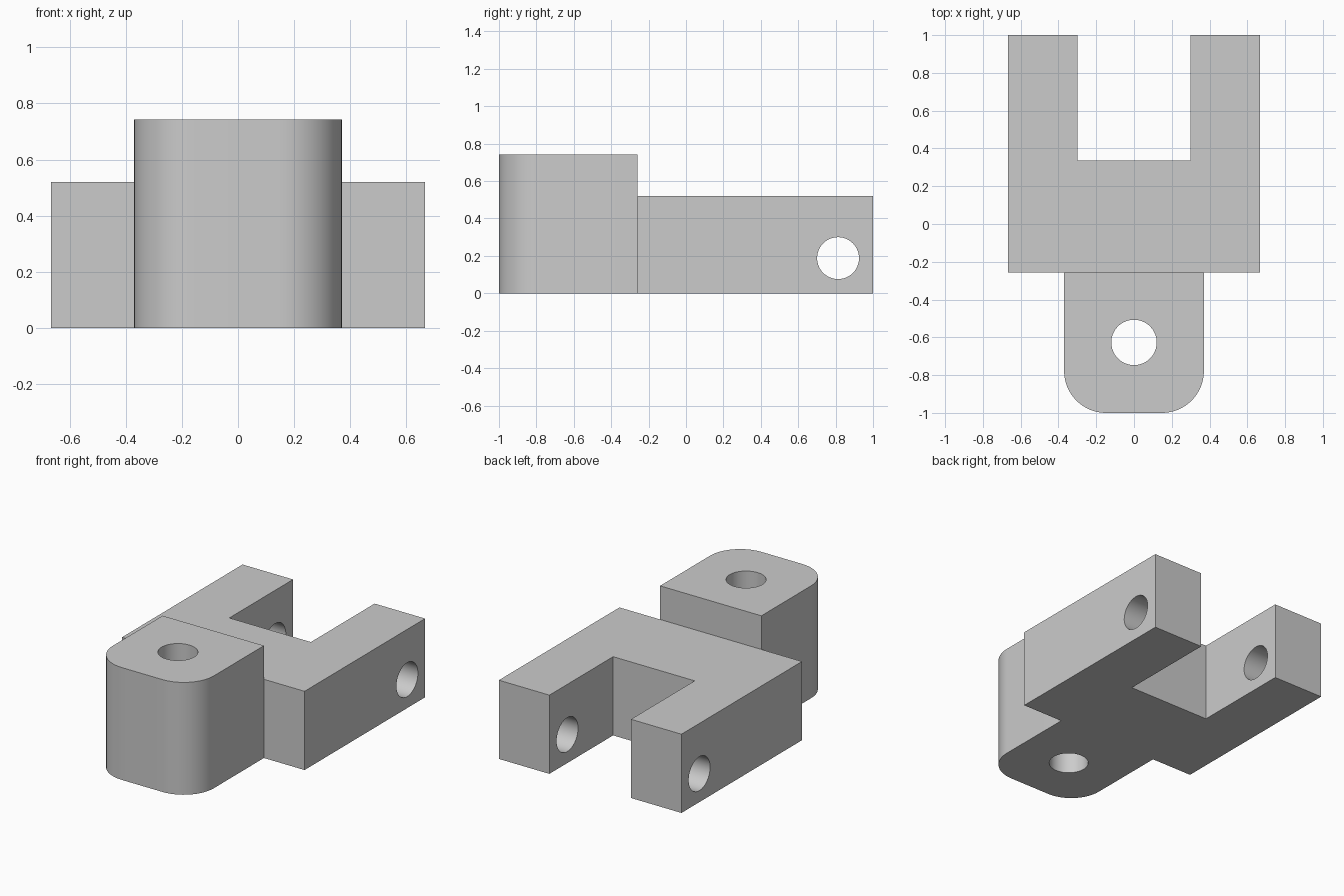
import bpy
import bmesh
from math import pi, sin, cos, radians

cube = bpy.data.objects.get("Cube")
if cube:
    bpy.data.objects.remove(cube, do_unlink=True)

grey = bpy.data.materials.new("plain grey")
grey.use_nodes = True
grey.diffuse_color = (0.6, 0.6, 0.6, 1)
grey.node_tree.nodes["Principled BSDF"].inputs["Base Color"].default_value = (0.6, 0.6, 0.6, 1)


def extrude_outline(name, outline, height):
    """Raise a counter-clockwise outline from the ground to a height."""
    bm = bmesh.new()
    face = bm.faces.new([bm.verts.new((x, y, 0)) for x, y in outline])
    raised = bmesh.ops.extrude_face_region(bm, geom=[face], use_keep_orig=True)
    top = [v for v in raised["geom"] if isinstance(v, bmesh.types.BMVert)]
    bmesh.ops.translate(bm, verts=top, vec=(0, 0, height))
    bmesh.ops.recalc_face_normals(bm, faces=bm.faces)
    mesh = bpy.data.meshes.new(name)
    bm.to_mesh(mesh)
    bm.free()
    mesh.materials.append(grey)
    obj = bpy.data.objects.new(name, mesh)
    bpy.context.collection.objects.link(obj)
    return obj


def combine(body, tool, operation):
    """Apply a boolean and remove its helper."""
    mod = body.modifiers.new(operation.lower(), "BOOLEAN")
    mod.operation = operation
    mod.solver = "EXACT"
    mod.object = tool
    bpy.ops.object.select_all(action="DESELECT")
    bpy.context.view_layer.objects.active = body
    body.select_set(True)
    bpy.ops.object.modifier_apply(modifier=mod.name)
    bpy.data.objects.remove(tool, do_unlink=True)


def drill(body, radius, location, rotation=(0, 0, 0)):
    """Cut a round hole right through the body."""
    bpy.ops.mesh.primitive_cylinder_add(vertices=64, radius=radius, depth=2,
                                        location=location, rotation=rotation)
    cutter = bpy.context.object
    cutter.name = "hole_cutter"
    cutter.hide_render = True
    cutter.data.materials.append(grey)
    combine(body, cutter, "DIFFERENCE")


# Forked base with two arms pointing backwards
half, slot, joint = 0.667, 0.298, -0.258
bracket = extrude_outline("forked_bracket", [
    (-half, joint), (half, joint), (half, 1), (slot, 1),
    (slot, 0.335), (-slot, 0.335), (-slot, 1), (-half, 1)], 0.52)

# Taller front lug with two rounded corners
lug_half, r, steps = 0.37, 0.222, 16
outline = [(lug_half, joint), (-lug_half, joint)]
for side, start in ((-1, pi), (1, 1.5 * pi)):
    for i in range(steps + 1):
        a = start + i * pi / 2 / steps
        outline.append((side * (lug_half - r) + r * cos(a), r - 1 + r * sin(a)))
lug = extrude_outline("front_lug", outline, 0.742)
combine(bracket, lug, "UNION")

# Upright hole in the lug, cross hole through both arms
drill(bracket, 0.12, (0, -0.627, 0.4))
drill(bracket, 0.112, (0, 0.813, 0.188), (0, pi / 2, 0))

bpy.ops.object.shade_smooth_by_angle(angle=radians(30))
